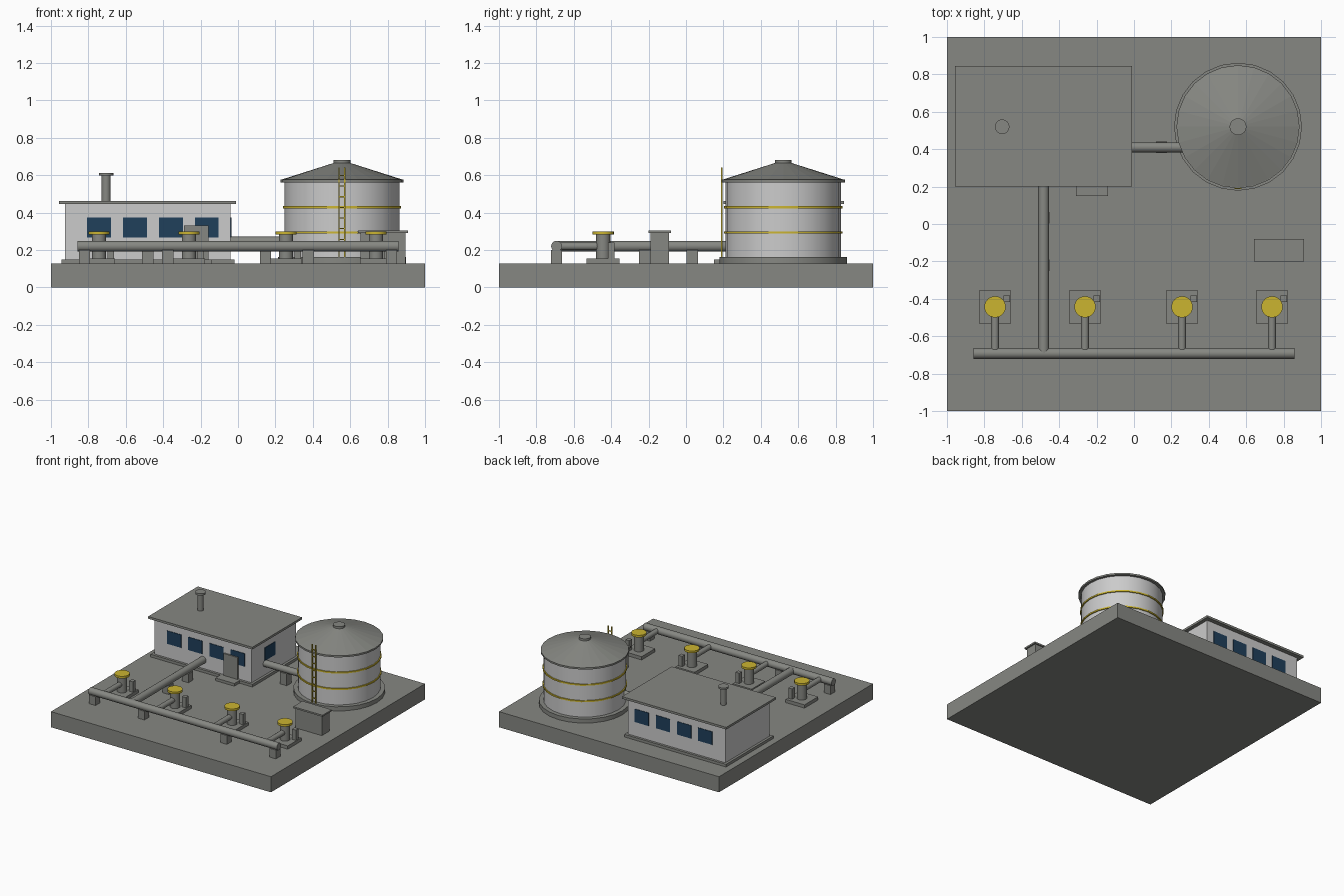
import bpy
import math
from mathutils import Vector

cube = bpy.data.objects.get("Cube")
if cube:
    bpy.data.objects.remove(cube, do_unlink=True)


def material(name, rgb):
    m = bpy.data.materials.new(name)
    m.use_nodes = True
    m.diffuse_color = (*rgb, 1)
    m.node_tree.nodes["Principled BSDF"].inputs["Base Color"].default_value = (*rgb, 1)
    return m


GREY = material("concrete_grey", (0.24, 0.245, 0.225))
WHITE = material("light_wall", (0.60, 0.60, 0.60))
YELLOW = material("safety_yellow", (0.60, 0.46, 0.03))
BLUE = material("window_blue", (0.014, 0.05, 0.105))


def finish(name, mat, smooth=False):
    ob = bpy.context.object
    ob.name = name
    ob.data.materials.append(mat)
    if smooth:
        bpy.ops.object.shade_smooth_by_angle(angle=math.radians(35))
    return ob


def box(name, mat, x, y, z):
    """Box from (low, high) pairs on each axis."""
    bpy.ops.mesh.primitive_cube_add(size=1, location=[sum(p) / 2 for p in (x, y, z)])
    bpy.context.object.scale = [p[1] - p[0] for p in (x, y, z)]
    bpy.ops.object.transform_apply(location=False, rotation=False)
    return finish(name, mat)


def around(c, half):
    return (c - half, c + half)


def rod(name, mat, a, b, r, r2=None, sides=24, smooth=True):
    """Cylinder or truncated cone between two points."""
    a, b = Vector(a), Vector(b)
    d = b - a
    bpy.ops.mesh.primitive_cone_add(
        vertices=sides, radius1=r, radius2=r if r2 is None else r2, depth=d.length,
        location=(a + b) / 2, rotation=d.to_track_quat("Z", "Y").to_euler())
    return finish(name, mat, smooth)


def upright(name, mat, x, y, z, r, r2=None, **kw):
    return rod(name, mat, (x, y, z[0]), (x, y, z[1]), r, r2, **kw)


G = 0.128  # ground level on top of the slab
box("ground_slab", GREY, (-1, 1), (-1, 1), (0, G))

# Pump house
box("house_plinth", GREY, (-0.945, -0.02), (0.215, 0.83), (G, 0.15))
box("house_walls", WHITE, (-0.925, -0.04), (0.235, 0.81), (G, 0.445))
box("house_roof", GREY, (-0.957, -0.01), (0.2, 0.845), (0.445, 0.463))
for i in range(4):
    wx = around(-0.743 + i * 0.192, 0.064)
    for side, y in (("front", 0.235), ("back", 0.81)):
        box(f"{side}_window_{i + 1}", BLUE, wx, around(y, 0.004), (0.267, 0.374))
box("side_window", BLUE, around(-0.04, 0.004), around(0.467, 0.068), (0.267, 0.374))
box("door", GREY, around(-0.224, 0.065), (0.222, 0.24), (0.15, 0.33))
box("door_step", GREY, around(-0.224, 0.086), (0.15, 0.235), (G, 0.15))
upright("vent_stack", GREY, -0.705, 0.52, (0.46, 0.6), 0.024)
upright("vent_cap", GREY, -0.705, 0.52, (0.597, 0.613), 0.039)

# Storage tank
TX, TY = 0.556, 0.52
upright("tank_base", GREY, TX, TY, (G, 0.162), 0.342)
upright("tank_shell", WHITE, TX, TY, (0.16, 0.565), 0.308)
upright("tank_roof_rim", GREY, TX, TY, (0.562, 0.576), 0.329)
upright("tank_roof", GREY, TX, TY, (0.576, 0.665), 0.325, 0.045, smooth=False)
upright("tank_hatch", GREY, TX, TY, (0.66, 0.682), 0.045)
for i, z in enumerate((0.293, 0.428)):
    upright(f"tank_band_{i + 1}", YELLOW, TX, TY, around(z, 0.006), 0.316)

# Ladder up the front of the tank
LY = 0.19
for side, s in (("left", 1), ("right", -1)):
    box(f"ladder_{side}_rail", YELLOW, around(TX + s * 0.016, 0.004),
        around(LY, 0.004), (0.16, 0.64))
for i in range(8):
    box(f"ladder_rung_{i + 1}", YELLOW, around(TX, 0.014), around(LY, 0.003),
        around(0.2 + i * 0.057, 0.003))

# Pipework
PZ, MY, LX = 0.22, -0.692, -0.483
rod("main_pipe", GREY, (-0.857, MY, PZ), (0.857, MY, PZ), 0.029)
rod("house_pipe", GREY, (LX, MY, PZ), (LX, 0.24, PZ), 0.029)
rod("tank_pipe", GREY, (-0.05, 0.41, 0.244), (0.3, 0.41, 0.244), 0.027)
for i, x in enumerate((-0.82, -0.375, 0.375, 0.82)):
    box(f"main_pipe_support_{i + 1}", GREY, around(x, 0.03), around(MY, 0.03), (G, 0.2))
for i, y in enumerate((-0.22, 0.033)):
    box(f"house_pipe_support_{i + 1}", GREY, around(LX, 0.03), around(y, 0.03), (G, 0.2))
box("tank_pipe_support", GREY, around(0.147, 0.03), around(0.41, 0.03), (G, 0.225))

# Pumps with yellow handwheels
PY = -0.443
for i, x in enumerate((-0.743, -0.262, 0.257, 0.738)):
    n = i + 1
    box(f"pump_pad_{n}", GREY, around(x, 0.086), around(PY, 0.088), (G, 0.155))
    upright(f"pump_body_{n}", GREY, x, PY, (0.15, 0.285), 0.038)
    upright(f"pump_wheel_{n}", YELLOW, x, PY, (0.282, 0.3), 0.057)
    rod(f"pump_pipe_{n}", GREY, (x, MY, PZ), (x, PY, PZ), 0.021)
    box(f"pump_control_{n}", GREY, around(x + 0.063, 0.017), around(-0.4, 0.018), (0.15, 0.24))

# Control cabinet
box("cabinet_body", GREY, (0.655, 0.895), (-0.19, -0.09), (G, 0.292))
box("cabinet_lid", GREY, (0.642, 0.908), (-0.2, -0.08), (0.29, 0.303))
